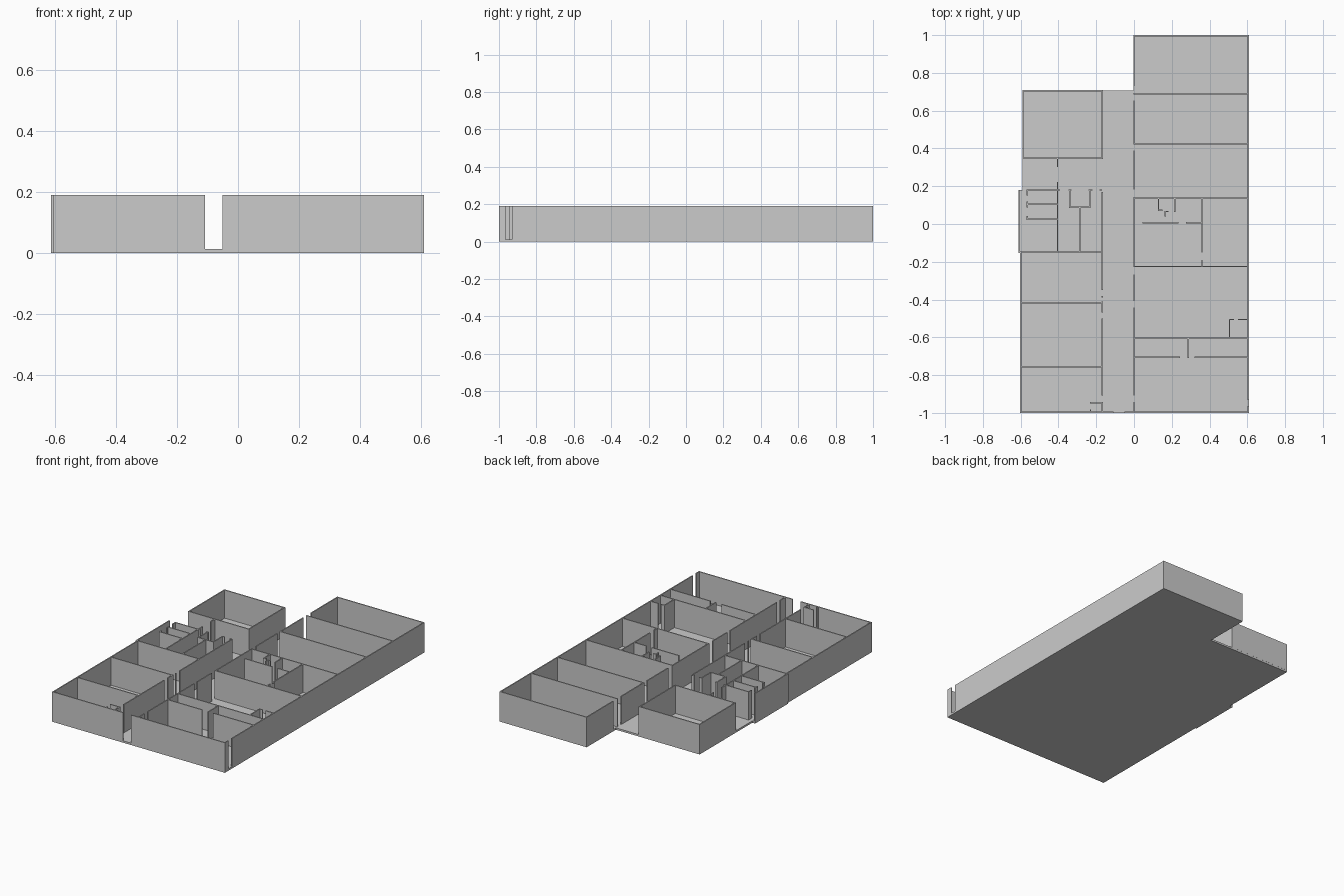
import bpy, bmesh

TOP, SLAB, T = 0.19, 0.012, 0.007   # wall top, floor thickness, wall thickness
H = T / 2


def make_object(name, bm):
    bmesh.ops.recalc_face_normals(bm, faces=bm.faces)
    me = bpy.data.meshes.new(name)
    bm.to_mesh(me)
    bm.free()
    ob = bpy.data.objects.new(name, me)
    bpy.context.collection.objects.link(ob)


def add_box(bm, x0, x1, y0, y1):
    verts = bmesh.ops.create_cube(bm, size=1)["verts"]
    for v in verts:
        v.co.x = x1 if v.co.x > 0 else x0
        v.co.y = y1 if v.co.y > 0 else y0
        v.co.z = TOP if v.co.z > 0 else SLAB


def walls(name, along_x=(), along_y=()):
    """along_x rows: (y, x0, x1, x2, x3...) ; along_y rows: (x, y0, y1, ...).
    Each pair is a solid run, the spaces between pairs are doorways."""
    bm = bmesh.new()
    for c, *runs in along_x:
        for a, b in zip(runs[::2], runs[1::2]):
            add_box(bm, a - H, b + H, c - H, c + H)
    for c, *runs in along_y:
        for a, b in zip(runs[::2], runs[1::2]):
            add_box(bm, c - H, c + H, a - H, b + H)
    make_object(name, bm)


# Floor slab
R, L1, L2, L3 = 0.605, -0.60, -0.608, -0.588
outline = [(L1 - H, -1), (R + H, -1), (R + H, 1), (-H, 1), (-H, 0.708),
           (L3 - H, 0.708), (L3 - H, 0.18), (L2 - H, 0.18),
           (L2 - H, -0.15), (L1 - H, -0.15)]
bm = bmesh.new()
face = bm.faces.new([bm.verts.new((x, y, 0)) for x, y in outline])
ext = bmesh.ops.extrude_face_region(bm, geom=[face])["geom"]
bmesh.ops.translate(bm, vec=(0, 0, SLAB),
                    verts=[v for v in ext if isinstance(v, bmesh.types.BMVert)])
make_object("floor_slab", bm)

# Outer shell
F, B = -1 + H, 1 - H
walls("outer_walls",
      [(F, L1, -0.111, -0.047, R), (B, 0, R)],
      [(R, F, -0.968, -0.927, B), (L1, F, -0.15),
       (L2, -0.15, 0.177), (L3, 0.348, 0.705)])

# Corridor sides with doorways
walls("corridor_walls", [],
      [(0, F, -0.945, -0.905, -0.445, -0.405, -0.27, -0.225, 0.14,
        0.185, 0.385, 0.425, 0.65, 0.69, 0.69, 0.735, B),
       (-0.168, F, -0.945, -0.905, -0.505, -0.465, -0.415, -0.385, -0.385,
        -0.345, 0.165, 0.348, 0.705)])

# Right wing room dividers
walls("right_dividers",
      [(0.69, 0, R), (0.425, 0, R), (0.137, 0, R), (-0.225, 0, R),
       (-0.605, 0, R), (-0.705, 0, 0.24, 0.325, R),
       (0.006, 0.048, 0.232, 0.278, 0.36)],
      [(0.36, -0.148, 0.137, -0.225, -0.195), (0.287, -0.705, -0.605)])

# Right wing small closets
walls("right_closets",
      [(-0.506, 0.506, 0.525, 0.553, R), (0.072, 0.13, 0.148),
       (0.066, 0.165, 0.178)],
      [(0.506, -0.605, -0.506), (0.13, 0.072, 0.137),
       (0.215, 0.068, 0.137), (0.165, 0.042, 0.066)])

# Left wing room dividers
walls("left_dividers",
      [(0.705, L3, -0.168), (0.348, L3, -0.168), (-0.148, L2, -0.168),
       (-0.417, L1, -0.168), (-0.755, L1, -0.168),
       (0.18, -0.565, -0.395, -0.343, -0.335, -0.237, -0.222, -0.18, -0.172)],
      [(-0.405, -0.148, 0.22, 0.305, 0.348), (-0.287, -0.148, 0.088)])

# Left wing stalls and closets
walls("left_stalls",
      [(0.105, -0.565, -0.405), (0.025, -0.565, -0.405),
       (0.088, -0.34, -0.235), (-0.946, -0.23, -0.168)],
      [(-0.34, 0.088, 0.18), (-0.235, 0.088, 0.18),
       (-0.565, 0.155, 0.18, 0.092, 0.115, 0.025, 0.038),
       (-0.23, F, -0.985)])
